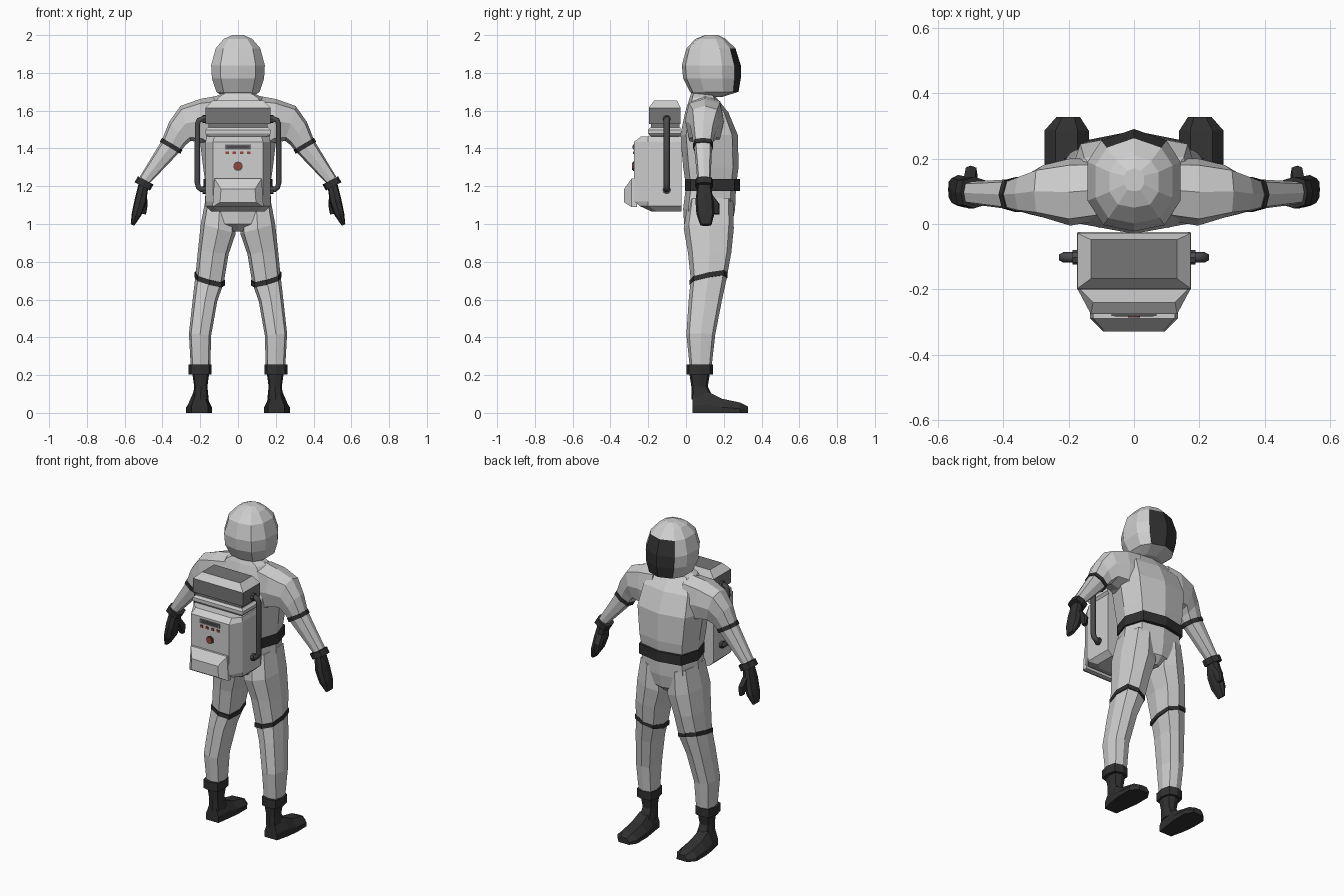
import bpy, bmesh, math
from mathutils import Vector

if "Cube" in bpy.data.objects:
    bpy.data.objects.remove(bpy.data.objects["Cube"])


def material(name, r, g, b):
    m = bpy.data.materials.new(name)
    m.diffuse_color = (r, g, b, 1)
    m.use_nodes = True
    m.node_tree.nodes["Principled BSDF"].inputs["Base Color"].default_value = m.diffuse_color
    return m


SUIT = material("suit_light_grey", 0.62, 0.62, 0.62)
DARK = material("dark_rubber", 0.03, 0.03, 0.03)
GREY = material("mid_grey", 0.18, 0.18, 0.18)
HOSE = material("hose_grey", 0.07, 0.07, 0.075)
RED = material("button_red", 0.32, 0.06, 0.04)


def loft(name, rings, mats, mirror=False, rule=None):
    """Skin a list of equal-length rings, cap both ends, colour faces by rule(centre, normal)."""
    bm = bmesh.new()
    vs = [[bm.verts.new(p) for p in r] for r in rings]
    n = len(vs[0])
    for a, b in zip(vs, vs[1:]):
        for i in range(n):
            j = (i + 1) % n
            bm.faces.new((a[i], a[j], b[j], b[i]))
    bm.faces.new(vs[0][::-1])
    bm.faces.new(vs[-1])
    bmesh.ops.recalc_face_normals(bm, faces=bm.faces)
    bm.normal_update()
    if rule:
        for f in bm.faces:
            f.material_index = rule(f.calc_center_median(), f.normal)
    me = bpy.data.meshes.new(name)
    bm.to_mesh(me)
    bm.free()
    for m in mats:
        me.materials.append(m)
    ob = bpy.data.objects.new(name, me)
    bpy.context.collection.objects.link(ob)
    if mirror:
        ob.modifiers.new("Mirror", 'MIRROR').use_clip = False
    return ob


def section(ax, az, bx, bz, y0, y1, k=0.8):
    """Eight-sided ring spanning a to b in xz and y0 to y1 in depth."""
    a, b = Vector((ax, 0, az)), Vector((bx, 0, bz))
    c, u = (a + b) / 2 + Vector((0, (y0 + y1) / 2, 0)), (a - b) / 2
    v = Vector((0, (y1 - y0) / 2, 0))
    return [c + u * p + v * q for p, q in
            ((1, 0), (k, k), (0, 1), (-k, k), (-1, 0), (-k, -k), (0, -1), (k, -k))]


def band(name, ring, axis, half, grow):
    """Slightly larger collar around a ring, running along axis."""
    c = sum(ring, Vector()) / len(ring)
    big = [p + (p - c).normalized() * grow for p in ring]
    d = Vector(axis).normalized() * half
    return loft(name, [[p - d for p in big], [p + d for p in big]], [DARK], True)


def box_ring(w, y0, y1, z):
    return [(-w, y0, z), (w, y0, z), (w, y1, z), (-w, y1, z)]


# Helmet with dark visor on its front faces
def helmet_ring(w, y0, y1, z):
    h = y1 - y0
    half = [(0, y1), (.7 * w, y1 - .11 * h), (w, y0 + .68 * h), (w, y0 + .3 * h), (.66 * w, y0 + .06 * h), (0, y0)]
    return [(x, y, z) for x, y in half] + [(-x, y, z) for x, y in half[-2:0:-1]]


loft("helmet", [helmet_ring(*r) for r in (
    (.075, .05, .19, 1.672), (.115, .02, .278, 1.7), (.138, -.015, .29, 1.77), (.142, -.022, .29, 1.84),
    (.118, .002, .262, 1.93), (.075, .05, .21, 1.98), (.03, .1, .17, 2.0))], [SUIT, DARK],
    rule=lambda c, n: int(n.y > .75 and abs(c.x) < .08 and 1.69 < c.z < 1.93))

# Torso and belt
loft("torso", [section(-w, z, w, z, y0, y1) for w, z, y0, y1 in (
    (.07, 1.7, .03, .15), (.13, 1.67, .02, .16), (.19, 1.59, -.005, .225), (.205, 1.47, -.03, .275),
    (.185, 1.3, -.015, .278), (.17, 1.2, 0, .265), (.178, 1.08, -.015, .26), (.15, 1.0, -.01, .245),
    (.05, .96, .04, .2))], [SUIT])
loft("belt", [section(-.182, z, .182, z, -.006, .285) for z in (1.175, 1.237)], [DARK])

# Legs with knee bands
legs = [section(xo, zo, xi, zi, y0, y1) for xo, zo, xi, zi, y0, y1 in (
    (.17, 1.14, .02, 1.1, .01, .25), (.197, 1.0, .012, .95, -.012, .253), (.212, .86, .05, .84, .01, .24),
    (.225, .73, .075, .69, .025, .215), (.24, .6, .11, .59, .014, .19),
    (.26, .42, .142, .41, .002, .155), (.25, .24, .147, .24, .02, .135))]
loft("legs", legs, [SUIT], True)
knee = legs[3]
for p in knee:
    p.z += (p.y - .12) * .2
band("knee_bands", knee, (0, 0, 1), .013, .006)

# Boots: cuff, shaft and foot
band("boot_cuffs", section(.258, .23, .145, .23, .006, .138), (0, .0, 1), .026, .004)
loft("boot_shafts", [section(xo, z, xi, z, y0, y1) for xo, xi, z, y0, y1 in (
    (.245, .15, .23, .015, .13), (.232, .162, .14, .028, .115), (.24, .155, .07, .03, .15))], [DARK], True)


def foot_ring(x0, x1, y, h):
    w = (x1 - x0) * .25
    return [(x0, y, 0), (x1, y, 0), (x1, y, h * .4), (x1 - w, y, h), (x0 + w, y, h), (x0, y, h * .4)]


loft("boot_feet", [foot_ring(*r) for r in (
    (.16, .245, .035, .1), (.148, .265, .12, .11), (.138, .274, .19, .075),
    (.138, .274, .285, .055), (.165, .237, .327, .035))], [DARK], True)

# Arms with elbow bands and glove cuffs
arms = [section(*r) for r in (
    (.1, 1.68, .12, 1.38, .01, .2), (.2, 1.662, .19, 1.43, -.005, .2), (.305, 1.625, .25, 1.44, .02, .18),
    (.365, 1.54, .275, 1.42, .03, .155), (.403, 1.443, .305, 1.385, .042, .138),
    (.52, 1.25, .468, 1.215, .06, .13))]
loft("arms", arms, [SUIT], True)
band("elbow_bands", arms[4], (.5, 0, -.86), .012, .006)
band("glove_cuffs", section(.535, 1.235, .46, 1.195, .052, .14), (.5, 0, -.86), .018, .004)

# Gloves with thumbs
loft("gloves", [section(*r) for r in (
    (.522, 1.23, .474, 1.2, .062, .13), (.545, 1.14, .487, 1.11, .05, .145),
    (.562, 1.06, .512, 1.045, .055, .15), (.568, 1.0, .55, .99, .075, .135))], [DARK], True)
loft("thumbs", [section(*r) for r in (
    (.525, 1.16, .482, 1.15, .09, .14), (.518, 1.11, .478, 1.1, .12, .178),
    (.512, 1.055, .487, 1.05, .145, .178))], [DARK], True)


# Backpack main body
def pack_ring(w, yf, z):
    ys = max(-.2, yf + .03)
    return [(-w, -.025, z), (-w, ys, z), (.04 - w, yf, z), (w - .04, yf, z), (w, ys, z), (w, -.025, z)]


loft("pack_body", [pack_ring(*r) for r in (
    (.14, -.18, 1.065), (.172, -.245, 1.095), (.172, -.275, 1.12), (.172, -.275, 1.435), (.165, -.24, 1.462))], [SUIT])
# Backpack neck, collar and top box
loft("pack_neck", [box_ring(.155, -.185, -.035, z) for z in (1.45, 1.54)], [GREY])
loft("pack_collar", [box_ring(*r) for r in (
    (.16, -.19, -.03, 1.465), (.174, -.2, -.028, 1.48), (.174, -.2, -.028, 1.498), (.16, -.19, -.03, 1.512))], [SUIT])
loft("pack_top_box", [box_ring(*r) for r in (
    (.173, -.197, -.028, 1.53), (.173, -.197, -.028, 1.615), (.132, -.167, -.048, 1.655))], [SUIT, GREY],
    rule=lambda c, n: int(max(abs(v) for v in n) > .95))
# Backpack lower pocket
loft("pack_pocket", [[(-w, y, b), (w, y, b), (w2, y, t), (-w2, y, t)] for w, w2, y, b, t in (
    (.135, .125, -.26, 1.09, 1.24), (.135, .125, -.288, 1.09, 1.24), (.095, .09, -.328, 1.115, 1.185))], [SUIT])

# Control panel: slot, small buttons and round button
def plate(name, x, z, w, h, mat, y0=-.27, y1=-.281):
    loft(name, [[(x - w, y, z - h), (x + w, y, z - h), (x + w, y, z + h), (x - w, y, z + h)] for y in (y0, y1)], [mat])


def disc(name, r, z, y1, mat):
    ring = [(r * math.cos(i * math.pi / 6), r * math.sin(i * math.pi / 6) + z) for i in range(12)]
    loft(name, [[(x, y, zz) for x, zz in ring] for y in (-.27, y1)], [mat])


plate("panel_slot", 0, 1.408, .068, .013, GREY)
plate("panel_slot_inset", 0, 1.408, .06, .007, HOSE, y1=-.283)
for i in range(4):
    plate("small_button", -.057 + .038 * i, 1.377, .009, .007, RED)
disc("round_button_rim", .025, 1.306, -.28, HOSE)
disc("round_button", .019, 1.306, -.286, RED)

# Side hoses with end fittings
for s in (-1, 1):
    cu = bpy.data.curves.new("side_hose", 'CURVE')
    cu.dimensions = '3D'
    cu.bevel_depth, cu.bevel_resolution, cu.use_fill_caps = .016, 1, True
    path = [(.15, 1.556), (.19, 1.556), (.207, 1.55), (.215, 1.53), (.216, 1.22), (.21, 1.195), (.195, 1.183), (.15, 1.18)]
    sp = cu.splines.new('POLY')
    sp.points.add(len(path) - 1)
    for pt, (x, z) in zip(sp.points, path):
        pt.co = (s * x, -.102, z, 1)
    cu.materials.append(HOSE)
    bpy.context.collection.objects.link(bpy.data.objects.new("side_hose", cu))
for z in (1.556, 1.18):
    loft("hose_fittings", [[(x, -.102 + .022 * math.cos(i * math.pi / 4), z + .022 * math.sin(i * math.pi / 4))
                            for i in range(8)] for x in (.165, .188)], [HOSE], True)
